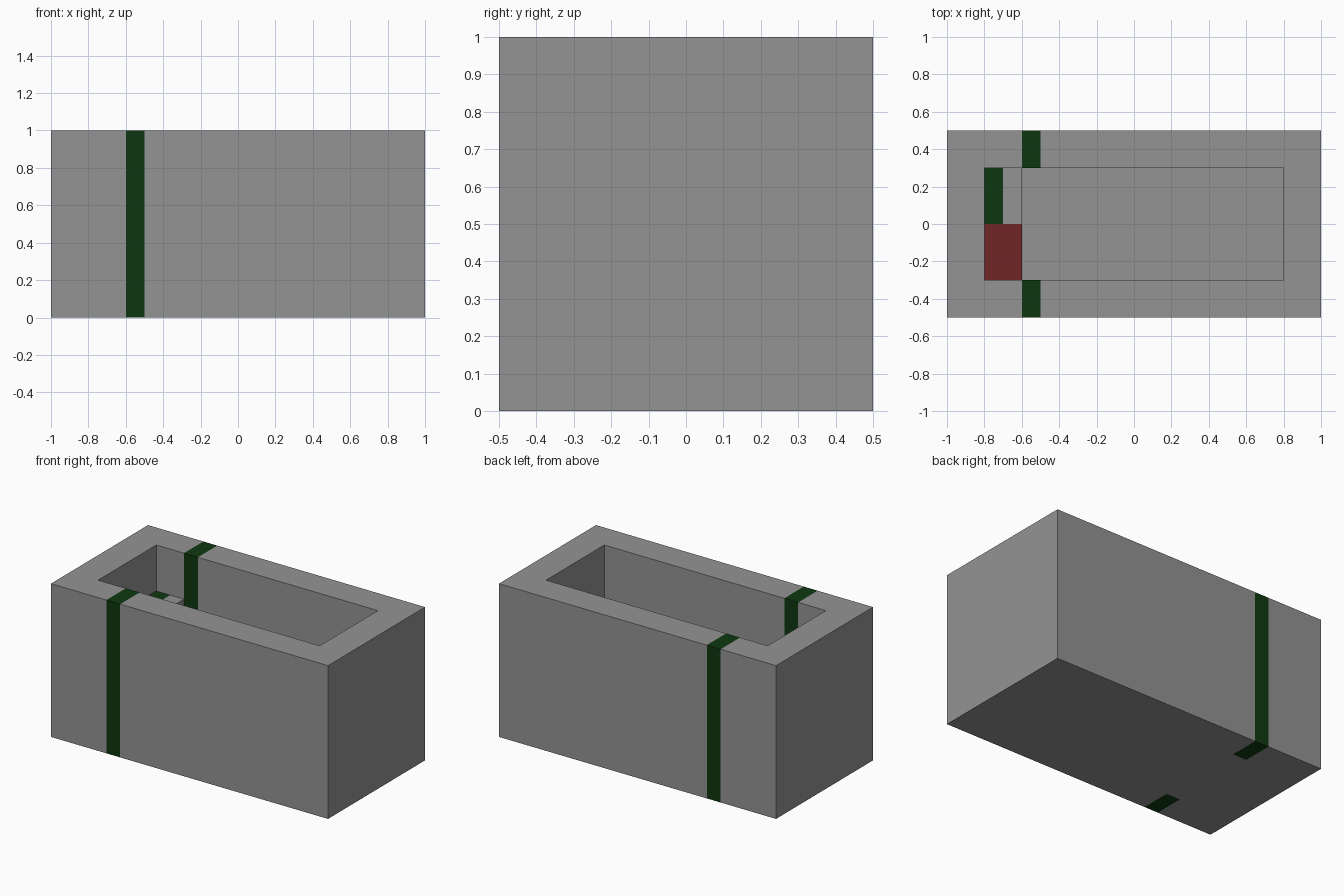
import bpy, bmesh
from mathutils import Vector

cube = bpy.data.objects.get("Cube")
if cube:
    bpy.data.objects.remove(cube)


def material(name, rgb):
    m = bpy.data.materials.new(name)
    m.use_nodes = True
    m.diffuse_color = (*rgb, 1)
    m.node_tree.nodes["Principled BSDF"].inputs["Base Color"].default_value = (*rgb, 1)
    return m


MATERIALS = [
    material("stone grey", (0.294, 0.294, 0.294)),
    material("dark green", (0.0044, 0.039, 0.0052)),
    material("dark red", (0.165, 0.019, 0.019)),
]
GREY, GREEN, RED = range(3)
EPS = 0.001


def box(bm, lo, hi):
    """Add an axis-aligned box between two corners."""
    lo, hi = Vector(lo), Vector(hi)
    verts = bmesh.ops.create_cube(bm, size=1)["verts"]
    for v in verts:
        v.co = (lo + hi) / 2 + v.co * (hi - lo)


def slice_at(bm, axis, values):
    """Cut the mesh along planes square to one axis."""
    normal = Vector((0, 0, 0))
    normal[axis] = 1
    for value in values:
        bmesh.ops.bisect_plane(bm, geom=bm.verts[:] + bm.edges[:] + bm.faces[:],
                               plane_co=normal * value, plane_no=normal, dist=1e-5)


def delete_faces(bm, rule):
    doomed = [f for f in bm.faces if rule(f.calc_center_median())]
    bmesh.ops.delete(bm, geom=doomed, context="FACES")


def finish(bm, name, colour_rule):
    for f in bm.faces:
        f.material_index = colour_rule(f.calc_center_median())
    mesh = bpy.data.meshes.new(name)
    bm.to_mesh(mesh)
    bm.free()
    for m in MATERIALS:
        mesh.materials.append(m)
    obj = bpy.data.objects.new(name, mesh)
    bpy.context.collection.objects.link(obj)
    return obj


# Inner opening and heights
IN_X, IN_Y = 0.8, 0.3
FLOOR, LEDGE = 0.2, 0.7

# Trough: outer block joined to the inner cavity at the rim
bm = bmesh.new()
box(bm, (-1, -0.5, 0), (1, 0.5, 1))
box(bm, (-IN_X, -IN_Y, FLOOR), (IN_X, IN_Y, 1))
slice_at(bm, 0, (-IN_X, -0.6, -0.5, IN_X))
slice_at(bm, 1, (-IN_Y, IN_Y))
delete_faces(bm, lambda c: c.z > 1 - EPS and abs(c.x) < IN_X and abs(c.y) < IN_Y)
bmesh.ops.remove_doubles(bm, verts=bm.verts[:], dist=1e-4)
bmesh.ops.recalc_face_normals(bm, faces=bm.faces[:])


# Green band wraps both long walls
def trough_colour(c):
    return GREEN if -0.6 + EPS < c.x < -0.5 - EPS and abs(c.y) > IN_Y - EPS else GREY


finish(bm, "trough", trough_colour)

# Ledge inside the right end, red on the front half, green stripe on the back half
bm = bmesh.new()
box(bm, (-IN_X, -IN_Y, FLOOR), (-0.6, IN_Y, LEDGE))
slice_at(bm, 0, (-0.7,))
slice_at(bm, 1, (0,))
# Keep only the exposed top and end
delete_faces(bm, lambda c: not (c.z > LEDGE - EPS or c.x > -0.6 - EPS))


def ledge_colour(c):
    if c.y < 0:
        return RED
    return GREEN if c.x < -0.7 else GREY


finish(bm, "ledge", ledge_colour)
